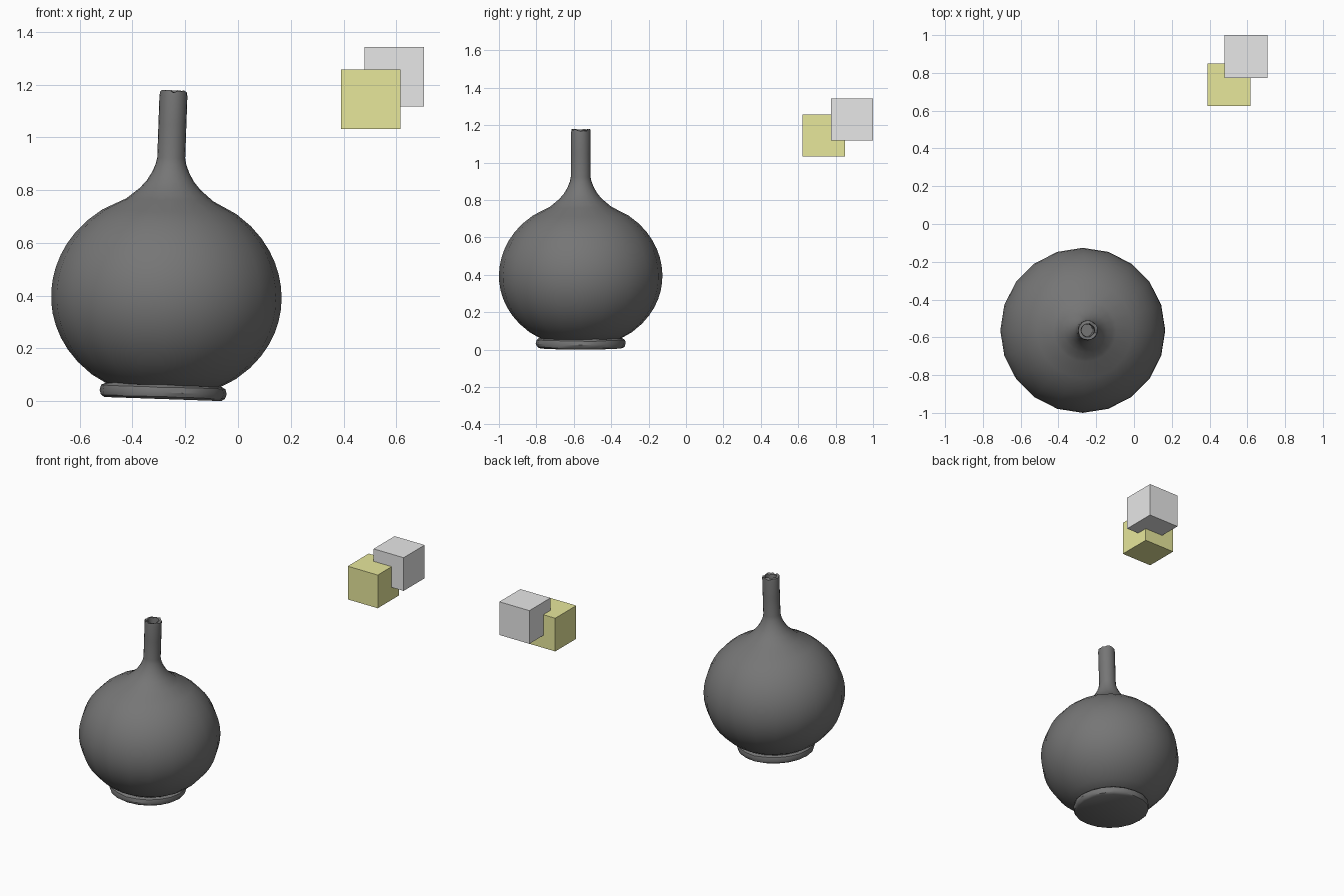
import bpy, bmesh, math, random
from mathutils import Matrix

random.seed(3)
if "Cube" in bpy.data.objects:
    bpy.data.objects.remove(bpy.data.objects["Cube"], do_unlink=True)

SIDES = 20
LEAN = Matrix.Translation((-0.285, -0.563, 0.008)) @ Matrix.Rotation(math.radians(2), 4, 'Y')


def material(name, rgb):
    mat = bpy.data.materials.new(name)
    mat.use_nodes = True
    mat.diffuse_color = (*rgb, 1)
    mat.node_tree.nodes["Principled BSDF"].inputs["Base Color"].default_value = (*rgb, 1)
    return mat


def add_object(name, bm, mat, matrix):
    bmesh.ops.recalc_face_normals(bm, faces=bm.faces)
    mesh = bpy.data.meshes.new(name)
    bm.to_mesh(mesh)
    bm.free()
    mesh.materials.append(mat)
    obj = bpy.data.objects.new(name, mesh)
    obj.matrix_world = matrix
    bpy.context.collection.objects.link(obj)
    return obj


def lathe(name, profile, mat, rough=0.0, rough_from=-1.0):
    """Turn (radius, height) points round z, closing both ends with discs."""
    bm = bmesh.new()
    rings = []
    for r, z in profile:
        ring = []
        for i in range(SIDES):
            a = math.tau * i / SIDES
            wobble = rough if z > rough_from else 0
            rr = r + random.uniform(-wobble, wobble) * 0.4
            zz = z + random.uniform(-wobble, wobble)
            ring.append(bm.verts.new((rr * math.cos(a), rr * math.sin(a), zz)))
        rings.append(ring)
    for low, high in zip(rings, rings[1:]):
        for i in range(SIDES):
            j = (i + 1) % SIDES
            bm.faces.new((low[i], low[j], high[j], high[i]))
    bm.faces.new(rings[0])
    bm.faces.new(rings[-1])
    obj = add_object(name, bm, mat, LEAN)
    bpy.ops.object.select_all(action='DESELECT')
    obj.select_set(True)
    bpy.context.view_layer.objects.active = obj
    bpy.ops.object.shade_smooth_by_angle(angle=math.radians(35))
    return obj


def block(name, centre, mat):
    bm = bmesh.new()
    bmesh.ops.create_cube(bm, size=0.226)
    return add_object(name, bm, mat, Matrix.Translation(centre))


clay = material("dark grey clay", (0.18, 0.18, 0.18))
olive = material("pale olive", (0.8, 0.8, 0.33))
grey = material("light grey", (0.8, 0.8, 0.8))

# Rounded belly, flaring into a narrow neck with a hollow, broken rim
belly = []
for k in range(17):
    z = 0.04 + 0.715 * k / 16
    half = 0.385 if z < 0.385 else 0.4
    belly.append((0.437 * math.sqrt(1 - ((z - 0.385) / half) ** 2), z))
shoulder = [(0.145, 0.772), (0.115, 0.797), (0.09, 0.826), (0.071, 0.858),
            (0.058, 0.89), (0.053, 0.915)]
neck = [(0.053, 1.04), (0.053, 1.15), (0.051, 1.166), (0.036, 1.166),
        (0.033, 1.15), (0.033, 0.93)]
lathe("vase_body", belly + shoulder + neck, clay, 0.006, 1.16)

# Rough rolled foot with a flat underside
foot = [(0.222, 0.0), (0.235, 0.008), (0.241, 0.026), (0.236, 0.045),
        (0.223, 0.054), (0.2, 0.054)]
lathe("vase_foot", foot, clay, 0.002, 0.004)

# Two overlapping floating blocks
block("olive_block", (0.503, 0.737, 1.145), olive)
block("grey_block", (0.593, 0.887, 1.23), grey)
